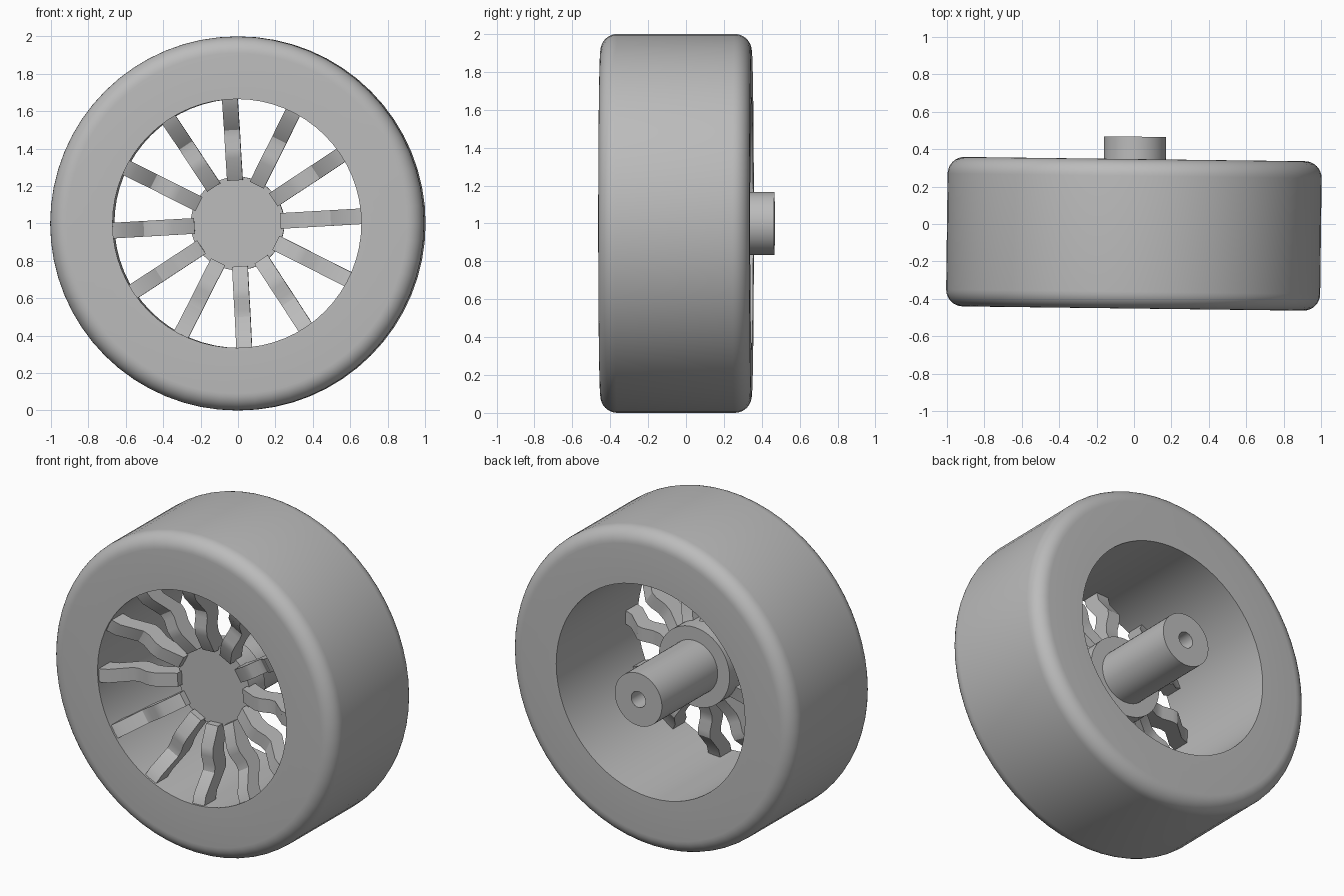
import bpy, bmesh, math
from mathutils import Matrix

cube = bpy.data.objects.get("Cube")
if cube:
    bpy.data.objects.remove(cube)

grey = bpy.data.materials.new("plain grey")
grey.use_nodes = True
colour = (0.5, 0.5, 0.5, 1)
grey.diffuse_color = colour
grey.node_tree.nodes["Principled BSDF"].inputs["Base Color"].default_value = colour

# The whole wheel is turned very slightly about the vertical
PLACE = Matrix.Translation((0, 0, 1)) @ Matrix.Rotation(-0.0125, 4, 'Z')
FRONT, BACK = -0.452, 0.347
SPOKES = 12


def finish(name, bm):
    bmesh.ops.recalc_face_normals(bm, faces=bm.faces)
    bm.transform(PLACE)
    mesh = bpy.data.meshes.new(name)
    bm.to_mesh(mesh)
    bm.free()
    mesh.materials.append(grey)
    obj = bpy.data.objects.new(name, mesh)
    bpy.context.collection.objects.link(obj)
    bpy.ops.object.select_all(action='DESELECT')
    obj.select_set(True)
    bpy.context.view_layer.objects.active = obj
    bpy.ops.object.shade_smooth_by_angle(angle=math.radians(32))
    return obj


def lathe(name, profile, steps, closed=False):
    """Turn (radius, y) points about the wheel axis."""
    bm = bmesh.new()
    verts = [bm.verts.new((r, y, 0)) for r, y in profile]
    pairs = list(zip(verts, verts[1:]))
    if closed:
        pairs.append((verts[-1], verts[0]))
    edges = [bm.edges.new(p) for p in pairs]
    bmesh.ops.spin(bm, geom=verts + edges, cent=(0, 0, 0), axis=(0, 1, 0),
                   angle=math.tau, steps=steps)
    bmesh.ops.remove_doubles(bm, verts=bm.verts, dist=1e-4)
    return finish(name, bm)


def arc(r, y, radius, start, count=8):
    """Quarter circle of profile points."""
    turns = [start + math.pi / 2 * i / count for i in range(count + 1)]
    return [(r + radius * math.cos(a), y + radius * math.sin(a)) for a in turns]


# Tyre with rounded shoulders and a straight bore
ROUND = 0.09
tyre = [(0.665, FRONT)]
tyre += arc(1 - ROUND, FRONT + ROUND, ROUND, -math.pi / 2)
tyre += arc(1 - ROUND, BACK - ROUND, ROUND, 0)
tyre += [(0.665, BACK)]
lathe("tyre", tyre, 64, closed=True)

# Hub disc, and axle with a blind bore in its end
lathe("hub", [(0, -0.23), (0.25, -0.23), (0.25, -0.08), (0, -0.08)], 48)
lathe("axle", [(0, -0.1), (0.166, -0.1), (0.166, 0.467), (0.05, 0.467),
               (0.05, 0.1), (0, 0.1)], 48)

# Bent spokes: (radius, depth behind the front) along the front surface
bend = [(0.67, 0.01), (0.61, 0.03), (0.5, 0.125), (0.46, 0.13),
        (0.4, 0.115), (0.35, 0.12), (0.23, 0.18)]
THICK, HALF = 0.11, 0.042
for k in range(SPOKES):
    bm = bmesh.new()
    outline = [(r, FRONT + d) for r, d in bend]
    outline += [(r, FRONT + d + THICK) for r, d in reversed(bend)]
    face = bm.faces.new([bm.verts.new((r, y, -HALF)) for r, y in outline])
    side = bmesh.ops.extrude_face_region(bm, geom=[face])["geom"]
    bmesh.ops.translate(bm, vec=(0, 0, 2 * HALF),
                        verts=[v for v in side if isinstance(v, bmesh.types.BMVert)])
    bm.transform(Matrix.Rotation(-math.radians(3.3) - math.tau * k / SPOKES, 4, 'Y'))
    finish(f"spoke_{k + 1}", bm)
